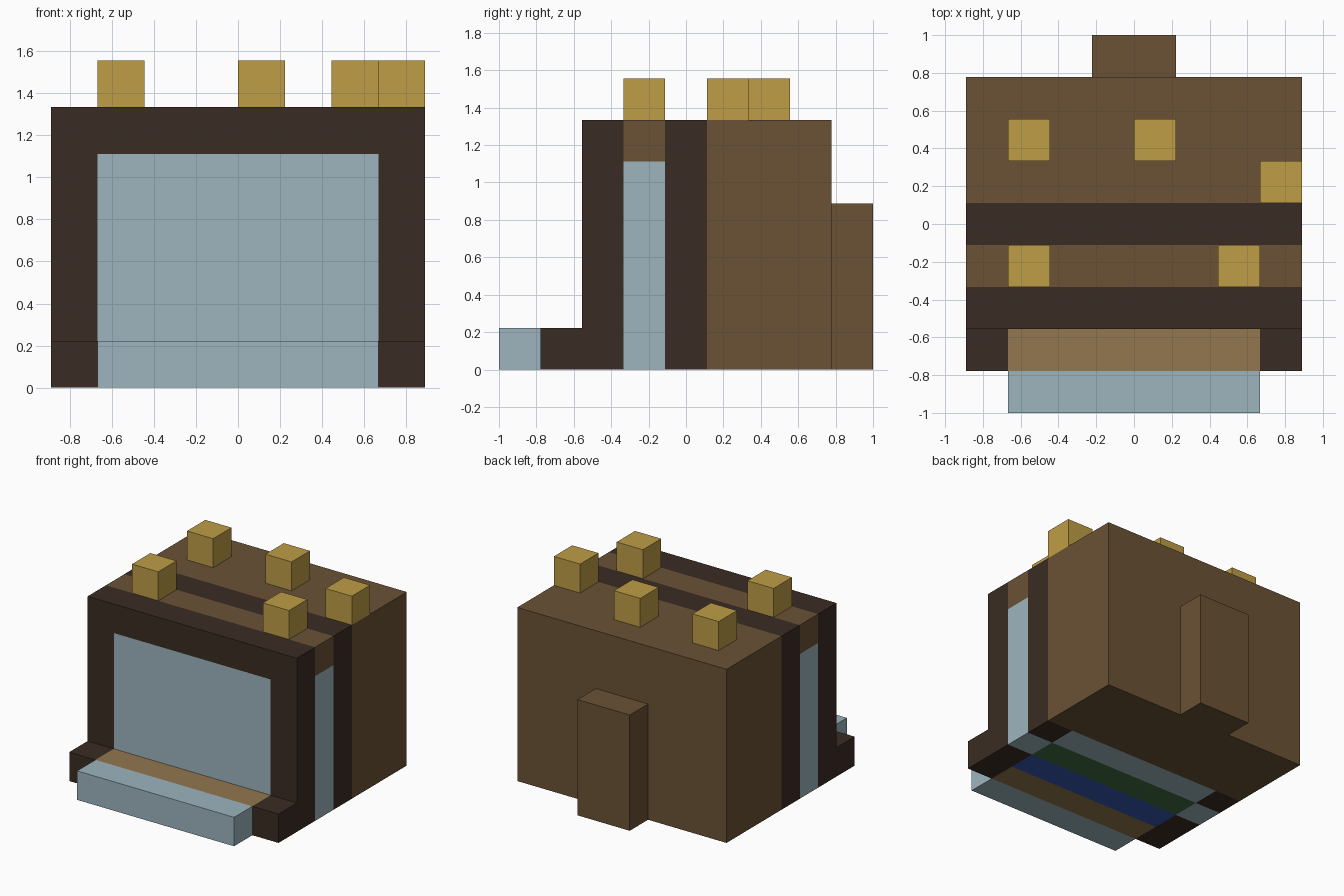
import bpy
import bmesh

cube = bpy.data.objects.get("Cube")
if cube:
    bpy.data.objects.remove(cube, do_unlink=True)

U = 2 / 9  # size of one block


def material(name, rgb):
    linear = [(c / 255 / 12.92) if c < 11 else ((c / 255 + 0.055) / 1.055) ** 2.4 for c in rgb]
    mat = bpy.data.materials.new(name)
    mat.use_nodes = True
    mat.diffuse_color = (*linear, 1)
    bsdf = mat.node_tree.nodes["Principled BSDF"]
    bsdf.inputs["Base Color"].default_value = (*linear, 1)
    bsdf.inputs["Roughness"].default_value = 0.9
    return mat


brown = material("brown", (107, 82, 53))
dark = material("dark brown", (58, 44, 35))
glass = material("pale blue", (157, 181, 190))
gold = material("gold", (191, 157, 71))
tan = material("tan", (146, 119, 78))
blue = material("blue", (53, 88, 180))
green = material("green", (64, 110, 66))


def prism(name, mat, outline, y0, y1):
    """Extrude an x-z outline, in block units, from y0 back to y1."""
    bm = bmesh.new()
    face = bm.faces.new([bm.verts.new((x * U, y0 * U, z * U)) for x, z in outline])
    moved = bmesh.ops.extrude_face_region(bm, geom=[face])["geom"]
    verts = [v for v in moved if isinstance(v, bmesh.types.BMVert)]
    bmesh.ops.translate(bm, verts=verts, vec=(0, (y1 - y0) * U, 0))
    bmesh.ops.recalc_face_normals(bm, faces=bm.faces)
    mesh = bpy.data.meshes.new(name)
    bm.to_mesh(mesh)
    bm.free()
    mesh.materials.append(mat)
    obj = bpy.data.objects.new(name, mesh)
    bpy.context.collection.objects.link(obj)
    return obj


def box(name, mat, x, y, z):
    return prism(name, mat, [(x[0], z[0]), (x[1], z[0]), (x[1], z[1]), (x[0], z[1])], *y)


WIDE, INNER = (-4, 4), (-3, 3)

# Main body and the block on its back
box("rear_body", brown, WIDE, (0.5, 3.5), (0, 6))
box("back_block", brown, (-1, 1), (3.5, 4.5), (0, 4))

# Two dark arches around the window band
arch = [(-4, 0), (-3, 0), (-3, 5), (3, 5), (3, 0), (4, 0), (4, 6), (-4, 6)]
prism("front_arch", dark, arch, -2.5, -1.5)
prism("middle_arch", dark, arch, -0.5, 0.5)

# Roof band, side windows and front step ends
box("roof_band", brown, WIDE, (-1.5, -0.5), (5, 6))
for side, x in (("right", (-4, -3)), ("left", (3, 4))):
    box(side + "_window", glass, x, (-1.5, -0.5), (0, 5))
    box(side + "_step_end", dark, x, (-3.5, -2.5), (0, 1))

# Front window, inner wall and floor strips
box("front_window", glass, INNER, (-2.5, -1.5), (1, 5))
box("inner_wall", glass, INNER, (-0.5, 0.5), (0, 5))
box("blue_floor", blue, INNER, (-2.5, -1.5), (0, 1))
box("green_floor", green, INNER, (-1.5, -0.5), (0, 1))

# Front step and ledge
box("front_step", tan, INNER, (-3.5, -2.5), (0, 1))
box("front_ledge", glass, INNER, (-4.5, -3.5), (0, 1))

# Roof studs
for i, (x, y) in enumerate([(-3, -1.5), (2, -1.5), (3, 0.5), (-3, 1.5), (0, 1.5)]):
    box(f"roof_stud_{i + 1}", gold, (x, x + 1), (y, y + 1), (6, 7))
